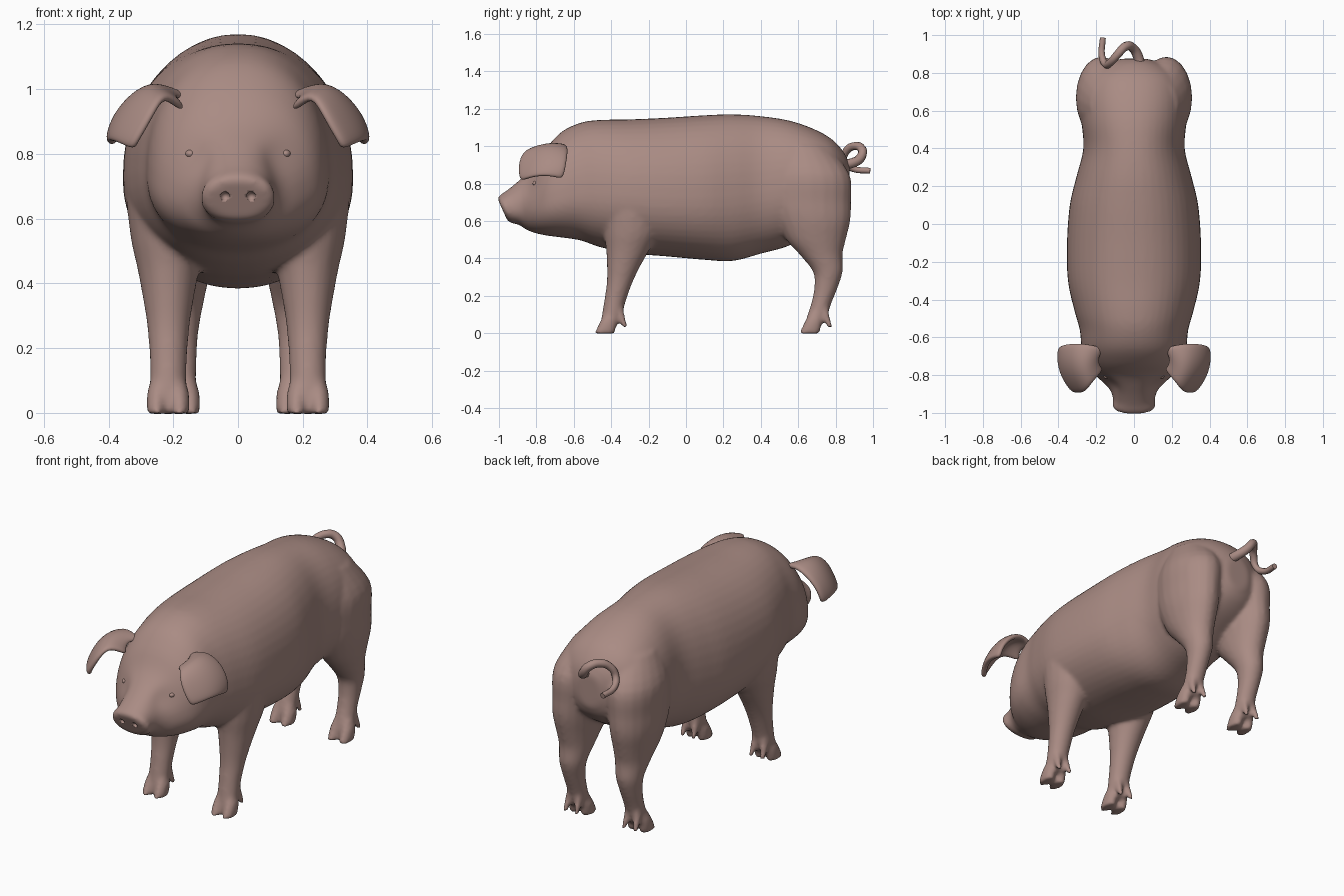
import bpy, bmesh, math
from mathutils import Vector

if "Cube" in bpy.data.objects:
    bpy.data.objects.remove(bpy.data.objects["Cube"])

skin = bpy.data.materials.new("dusty_pink_skin")
skin.diffuse_color = (0.40, 0.26, 0.23, 1)
skin.use_nodes = True
skin.node_tree.nodes["Principled BSDF"].inputs["Base Color"].default_value = skin.diffuse_color


def finish(bm, name):
    bmesh.ops.recalc_face_normals(bm, faces=bm.faces[:])
    for f in bm.faces:
        f.smooth = True
    me = bpy.data.meshes.new(name)
    bm.to_mesh(me)
    bm.free()
    ob = bpy.data.objects.new(name, me)
    bpy.context.collection.objects.link(ob)
    me.materials.append(skin)
    return ob


def loft(bm, rings):
    rows = [[bm.verts.new(p) for p in r] for r in rings]
    n = len(rows[0])
    for a, b in zip(rows, rows[1:]):
        for i in range(n):
            j = (i + 1) % n
            bm.faces.new((a[i], a[j], b[j], b[i]))
    bm.faces.new(rows[0])
    bm.faces.new(rows[-1])


def refine(table, steps=4):
    """Catmull-Rom interpolation between table rows."""
    out = []
    for i in range(len(table) - 1):
        p = [table[max(0, min(len(table) - 1, i + k))] for k in (-1, 0, 1, 2)]
        for s in range(steps):
            t = s / steps
            out.append([0.5 * (2 * b + (c - a) * t + (2 * a - 5 * b + 4 * c - d) * t * t
                               + (3 * b - a - 3 * c + d) * t ** 3) for a, b, c, d in zip(*p)])
    return out + [table[-1]]


def power(v, e):
    return math.copysign(abs(v) ** e, v)


def trunk_ring(y, top, mid, bottom, w, shear, n=48):
    pts = []
    for i in range(n):
        a = 2 * math.pi * i / n
        c, s = power(math.cos(a), 0.92), power(math.sin(a), 0.92)
        z = mid + s * (top - mid if s > 0 else mid - bottom)
        x, yy = c * w, y - shear * (z - mid)
        # hollow around each eye
        d2 = (abs(x) - .14) ** 2 + (yy + .85) ** 2 + (z - .79) ** 2
        x -= math.copysign(.025 * math.exp(-d2 / .004), x)
        pts.append((x, yy, z))
    return pts


def leg_ring(side, z, cx, cy, rx, ry, n=20):
    return [(side * (cx + rx * math.cos(2 * math.pi * i / n)),
             cy + ry * math.sin(2 * math.pi * i / n), z) for i in range(n)]


# Trunk and head: y, top, widest height, bottom, half width, shear
trunk = [
    (-.982, .72, .662, .60, .095, .45), (-.962, .737, .662, .587, .115, .45),
    (-.92, .768, .665, .58, .111, .3), (-.87, .82, .67, .555, .133, .12),
    (-.81, .895, .68, .536, .195, 0), (-.74, .998, .70, .521, .25, 0),
    (-.66, 1.08, .72, .511, .277, 0), (-.56, 1.126, .74, .495, .287, 0),
    (-.46, 1.14, .74, .46, .315, 0), (-.3, 1.143, .73, .427, .35, 0),
    (-.1, 1.152, .72, .41, .355, 0), (.1, 1.165, .72, .392, .34, 0),
    (.25, 1.17, .73, .386, .305, 0), (.4, 1.16, .75, .425, .268, 0),
    (.55, 1.137, .78, .467, .278, 0), (.68, 1.093, .80, .54, .275, 0),
    (.78, 1.037, .82, .60, .235, 0), (.845, .965, .82, .66, .15, 0),
    (.875, .90, .81, .72, .07, 0)]
# Legs: z, centre x, centre y, radius x, radius y
front = [(.85, .20, -.27, .10, .13), (.70, .215, -.28, .128, .163),
         (.55, .215, -.29, .118, .15), (.45, .215, -.31, .097, .118),
         (.36, .215, -.333, .08, .09), (.27, .215, -.355, .066, .069),
         (.17, .215, -.38, .058, .058), (.09, .216, -.397, .056, .054),
         (.045, .216, -.41, .046, .046)]
rear = [(1.0, .13, .62, .10, .14), (.85, .165, .665, .137, .21),
        (.70, .175, .668, .129, .215), (.60, .18, .682, .12, .197),
        (.50, .178, .695, .103, .16), (.42, .176, .722, .087, .115),
        (.33, .178, .758, .07, .08), (.25, .18, .75, .058, .064),
        (.17, .18, .727, .053, .055), (.09, .182, .70, .052, .053),
        (.045, .184, .685, .044, .046)]

bm = bmesh.new()
loft(bm, [trunk_ring(*t) for t in refine(trunk)])
for side in (1, -1):
    for leg, cx, cy in ((front, .216, -.41), (rear, .184, .685)):
        loft(bm, [leg_ring(side, *r) for r in refine(leg)])
        # cloven toes and dewclaws
        for k in (-1, 1):
            x = cx + k * .034
            loft(bm, [leg_ring(side, .11, cx + k * .024, cy + .012, .028, .038),
                      leg_ring(side, .06, x, cy - .004, .032, .047),
                      leg_ring(side, .02, x + k * .002, cy - .018, .031, .053),
                      leg_ring(side, -.003, x + k * .002, cy - .026, .029, .054)])
            loft(bm, [leg_ring(side, .16, cx + k * .022, cy + .05, .02, .02),
                      leg_ring(side, .09, cx + k * .03, cy + .06, .02, .024),
                      leg_ring(side, .03, cx + k * .036, cy + .086, .013, .014)])
body = finish(bm, "body_and_legs")
rm = body.modifiers.new("blend", 'REMESH')
rm.mode = 'VOXEL'
rm.voxel_size = 0.011
rm.use_smooth_shade = True
sm = body.modifiers.new("soften", 'SMOOTH')
sm.factor = 0.5
sm.iterations = 9

# Nostrils cut into the snout disc
bm = bmesh.new()
for side in (1, -1):
    r = bmesh.ops.create_uvsphere(bm, u_segments=14, v_segments=8, radius=1)
    for v in r["verts"]:
        v.co = Vector((side * .04 + v.co.x * .015, -.988 + v.co.y * .02, .668 + v.co.z * .015))
cutter = finish(bm, "nostril_cutter")
cutter.hide_render = True
cutter.hide_viewport = True
cut = body.modifiers.new("nostrils", 'BOOLEAN')
cut.operation = 'DIFFERENCE'
cut.object = cutter

# Floppy ears: rows of (back edge, front edge) from root to tip
ear_rows = [((.15, -.66, .97), (.16, -.77, .93)), ((.235, -.635, 1.005), (.22, -.835, .985)),
            ((.32, -.63, .97), (.25, -.885, .945)), ((.375, -.64, .905), (.285, -.895, .88)),
            ((.39, -.65, .85), (.315, -.89, .83)), ((.385, -.665, .825), (.32, -.875, .815))]
for side, label in ((1, "right"), (-1, "left")):
    bm = bmesh.new()
    grid = []
    for back, frontp in ear_rows:
        row = []
        for i in range(7):
            t = i / 6
            p = Vector(back).lerp(Vector(frontp), t)
            p += Vector((.75, -.05, .5)) * .04 * (1 - (2 * t - 1) ** 2)
            row.append(bm.verts.new((side * p.x, p.y, p.z)))
        grid.append(row)
    for a, b in zip(grid, grid[1:]):
        for i in range(6):
            bm.faces.new((a[i], a[i + 1], b[i + 1], b[i]))
    ear = finish(bm, f"{label}_ear")
    so = ear.modifiers.new("thickness", 'SOLIDIFY')
    so.thickness = 0.03
    so.offset = 0
    ss = ear.modifiers.new("round", 'SUBSURF')
    ss.levels = ss.render_levels = 2

# Eyes
for side, label in ((1, "right"), (-1, "left")):
    bm = bmesh.new()
    bmesh.ops.create_uvsphere(bm, u_segments=14, v_segments=10, radius=.02)
    eye = finish(bm, f"{label}_eye")
    eye.location = (side * .147, -.80, .80)
    eye.scale = (.8, 1, .7)

# Curly tail
cu = bpy.data.curves.new("tail", 'CURVE')
cu.dimensions = '3D'
cu.bevel_depth = 0.028
cu.bevel_resolution = 3
cu.resolution_u = 6
cu.use_fill_caps = True
path = [(.035, .82, .90), (.02, .89, .91), (-.01, .935, .94), (-.045, .94, .985),
        (-.085, .90, 1.0), (-.125, .855, .97), (-.15, .845, .915), (-.17, .89, .88),
        (-.165, .985, .868)]
sp = cu.splines.new('BEZIER')
sp.bezier_points.add(len(path) - 1)
for i, (bp, co) in enumerate(zip(sp.bezier_points, path)):
    bp.co = co
    bp.handle_left_type = bp.handle_right_type = 'AUTO'
    bp.radius = 1 - .055 * i
tail = bpy.data.objects.new("tail", cu)
cu.materials.append(skin)
bpy.context.collection.objects.link(tail)
